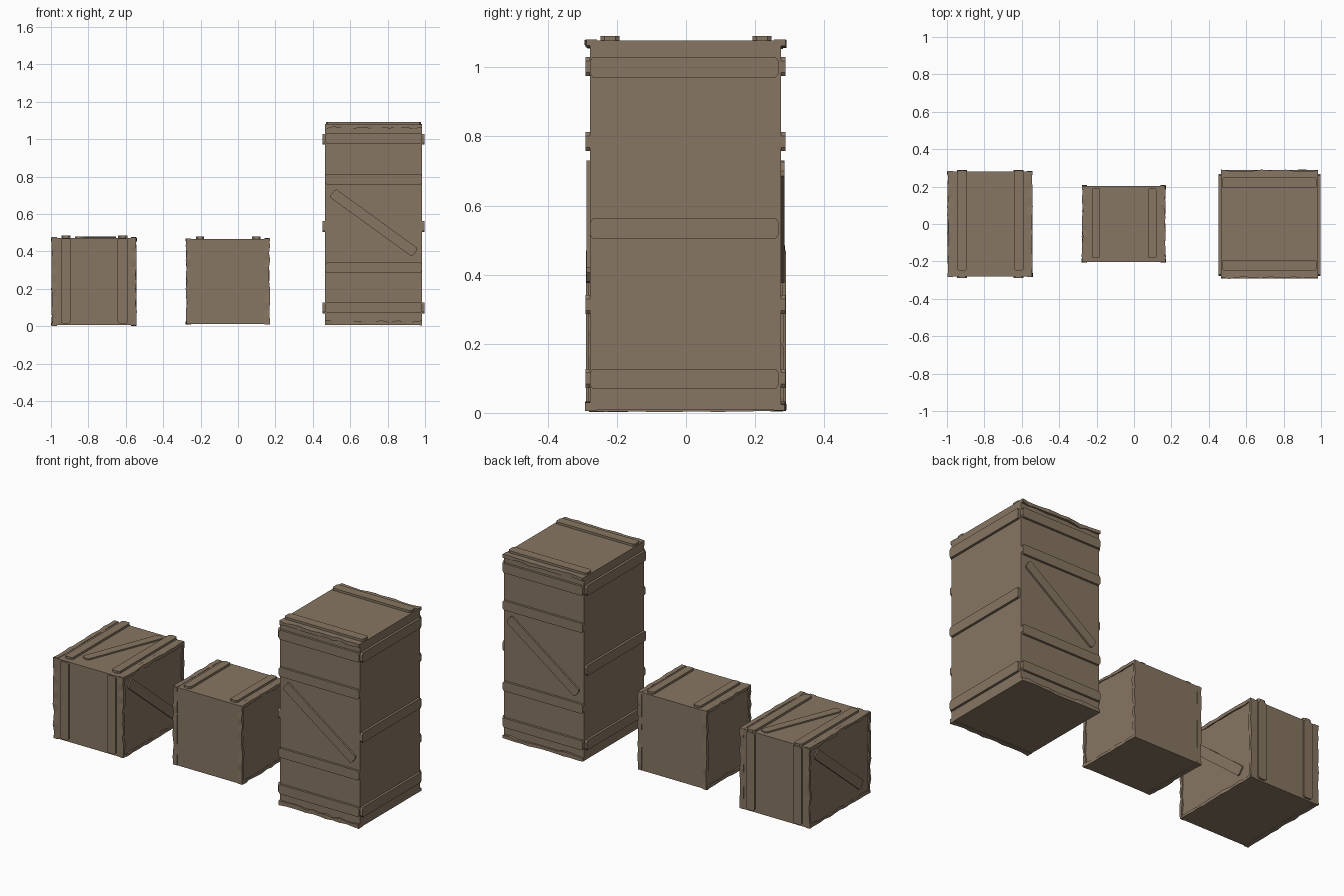
import bpy, bmesh, random
from mathutils import Vector as V

if "Cube" in bpy.data.objects:
    bpy.data.objects.remove(bpy.data.objects["Cube"])

random.seed(4)
X, Y, Z = V((1, 0, 0)), V((0, 1, 0)), V((0, 0, 1))

wood = bpy.data.materials.new("weathered_wood")
wood.diffuse_color = (0.245, 0.182, 0.124, 1)
wood.use_nodes = True
wood.node_tree.nodes["Principled BSDF"].inputs["Base Color"].default_value = wood.diffuse_color


def finish(name, bm):
    bmesh.ops.recalc_face_normals(bm, faces=bm.faces)
    me = bpy.data.meshes.new(name)
    bm.to_mesh(me)
    bm.free()
    me.materials.append(wood)
    ob = bpy.data.objects.new(name, me)
    bpy.context.collection.objects.link(ob)


def box(name, lo, hi):
    lo, hi = V(lo), V(hi)
    bm = bmesh.new()
    bmesh.ops.create_cube(bm, size=1)
    for v in bm.verts:
        v.co = V([(lo[i] + hi[i]) / 2 + v.co[i] * (hi[i] - lo[i]) for i in range(3)])
    finish(name, bm)


def slat(name, a, b, n, width=0.055, thick=0.013):
    """Board from a to b lying on a face with normal n, with clipped end corners."""
    a, b = V(a), V(b)
    d = (b - a).normalized()
    s = n.cross(d) * width / 2
    c = d * 0.008
    outline = [a + s * 0.6, a - s * 0.6, a + c - s, b - c - s,
               b - s * 0.6, b + s * 0.6, b - c + s, a + c + s]
    bm = bmesh.new()
    low = [bm.verts.new(p - n * 0.006) for p in outline]
    top = [bm.verts.new(p + n * thick) for p in outline]
    bm.faces.new(low)
    bm.faces.new(top)
    for i in range(8):
        j = (i + 1) % 8
        bm.faces.new((low[i], low[j], top[j], top[i]))
    finish(name, bm)


def chipped_edge(name, a, b, n, side, rise=0.01, spread=0.004, width=0.02):
    """Splintered strip along a body edge, standing proud along n and side."""
    a, b = V(a), V(b)
    bm = bmesh.new()
    rings, count = [], 12
    for k in range(count + 1):
        p = a.lerp(b, k / count)
        r = rise * random.uniform(0.25, 1)
        q = spread * random.uniform(0, 1)
        w = width * random.uniform(0.5, 1)
        rings.append([bm.verts.new(p + n * u + side * v) for u, v in
                      ((-0.02, -w), (r, -w), (r, q), (-0.02, q))])
    for r0, r1 in zip(rings, rings[1:]):
        for i in range(4):
            j = (i + 1) % 4
            bm.faces.new((r0[i], r0[j], r1[j], r1[i]))
    bm.faces.new(rings[0])
    bm.faces.new(rings[-1])
    finish(name, bm)


def chipped_sides(name, lo, hi):
    """Splintered rims around both x faces of a crate."""
    for sx, x in ((-1, lo[0]), (1, hi[0])):
        for sy, y in ((-1, lo[1]), (1, hi[1])):
            chipped_edge(name + "_upright_rim", (x, y, lo[2]), (x, y, hi[2]), X * sx, Y * sy)
        for sz, z in ((-1, lo[2]), (1, hi[2])):
            chipped_edge(name + "_level_rim", (x, lo[1], z), (x, hi[1], z), X * sx, Z * sz)


# Wide crate on the left
lo, hi = (-0.989, -0.28, 0.006), (-0.551, 0.28, 0.472)
box("wide_crate_body", lo, hi)
chipped_sides("wide_crate", lo, hi)
for x in (-0.92, -0.617):
    slat("wide_crate_top_slat", (x, -0.25, hi[2]), (x, 0.287, hi[2]), Z, 0.05)
    for s in (-1, 1):
        slat("wide_crate_upright_slat", (x, 0.28 * s, 0.015), (x, 0.28 * s, 0.47), Y * s, 0.055, 0.01)
slat("wide_crate_top_brace", (-0.85, -0.2, hi[2]), (-0.672, 0.25, hi[2]), Z, 0.05, 0.008)
slat("wide_crate_right_brace", (hi[0], -0.22, 0.42), (hi[0], 0.2, 0.075), X, 0.055, 0.008)
slat("wide_crate_left_brace", (lo[0], 0.22, 0.42), (lo[0], -0.2, 0.075), -X, 0.055, 0.008)

# Small crate in the middle
lo, hi = (-0.27, -0.202, 0.012), (0.162, 0.204, 0.467)
box("small_crate_body", lo, hi)
chipped_sides("small_crate", lo, hi)
for x in (-0.203, 0.098):
    slat("small_crate_top_slat", (x, -0.183, hi[2]), (x, 0.192, hi[2]), Z, 0.045)

# Tall crate on the right
lo, hi = (0.466, -0.278, 0.008), (0.984, 0.275, 1.078)
box("tall_crate_body", lo, hi)
for s, y in ((-1, lo[1]), (1, hi[1])):
    for sz, z in ((-1, lo[2]), (1, hi[2])):
        chipped_edge("tall_crate_rim", (lo[0], y, z), (hi[0], y, z), Y * s, Z * sz,
                     0.016, 0.003, 0.025)
    for z in (0.1, 0.313, 0.785, 1.002):
        slat("tall_crate_band", (lo[0], y, z), (hi[0], y, z), Y * s)
    # Brace falls to the viewer's right on both front and back
    x0, x1 = (0.505, 0.947) if s < 0 else (0.947, 0.505)
    slat("tall_crate_brace", (x0, y, 0.713), (x1, y, 0.393), Y * s, 0.055, 0.01)
    slat("tall_crate_top_slat", (0.47, 0.22 * s, hi[2]), (0.978, 0.22 * s, hi[2]), Z)
for s, x in ((-1, lo[0]), (1, hi[0])):
    for z in (0.098, 0.533, 1.0):
        slat("tall_crate_side_band", (x, -0.278, z), (x, 0.268, z), X * s, 0.058, 0.014)
